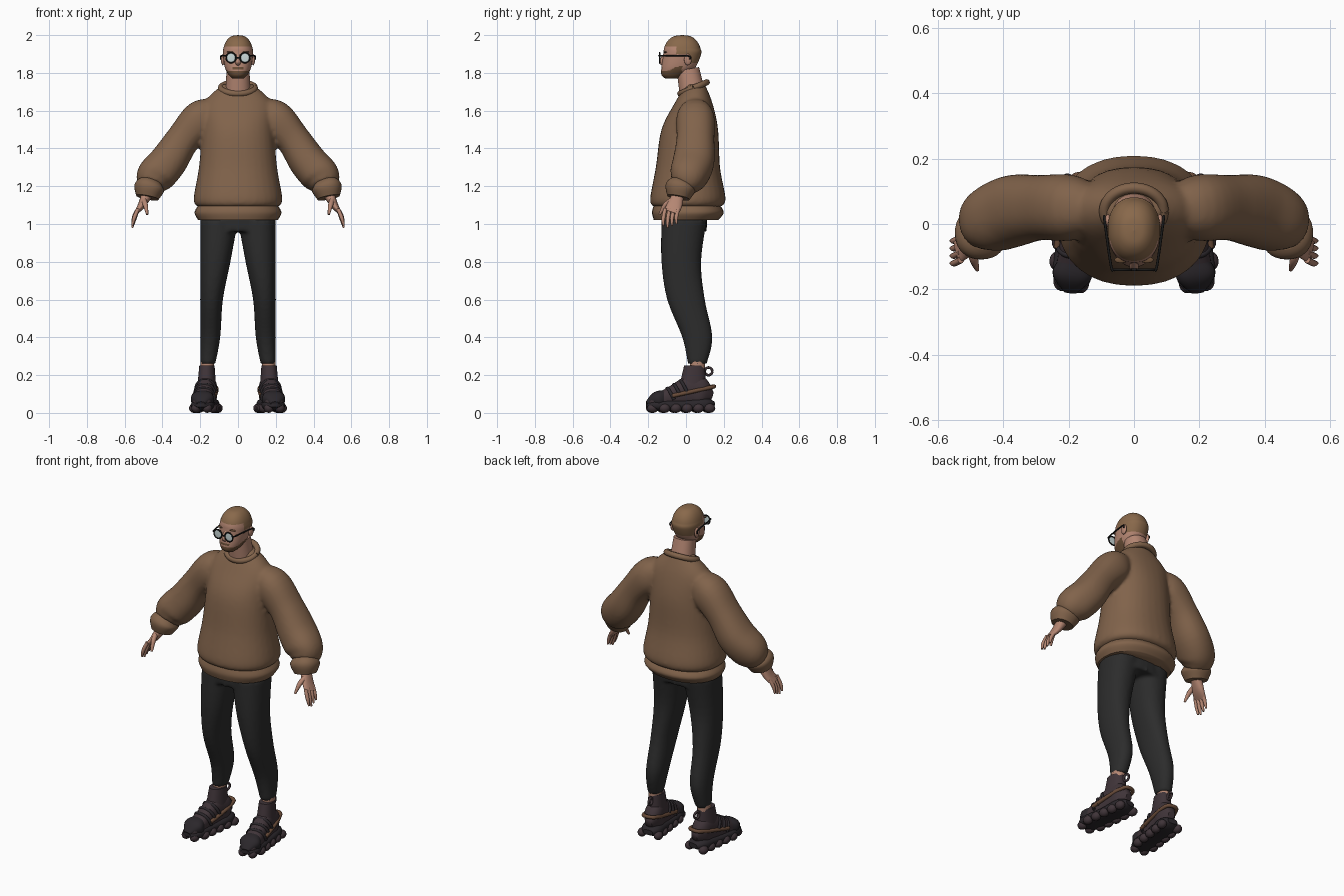
import bpy, bmesh, math
from mathutils import Matrix, Vector

if "Cube" in bpy.data.objects:
    bpy.data.objects.remove(bpy.data.objects["Cube"], do_unlink=True)


def material(name, *rgb):
    mt = bpy.data.materials.new(name)
    mt.use_nodes = True
    mt.diffuse_color = (*rgb, 1)
    mt.node_tree.nodes["Principled BSDF"].inputs["Base Color"].default_value = (*rgb, 1)
    return mt


KNIT = material("brown knit", .22, .125, .07)
SKIN = material("skin", .46, .24, .17)
HAIR = material("hair brown", .25, .14, .07)
BEARD = material("beard brown", .15, .08, .04)
CLOTH = material("black cloth", .025, .025, .025)
SHOE = material("plum shoe fabric", .05, .034, .04)
RUBBER = material("charcoal rubber", .024, .02, .024)
TRIM = material("brown shoe trim", .14, .07, .04)
BLACK = material("frame black", .01, .01, .01)
GLASS = material("pale lens", .6, .7, .7)

X_AXIS, Y_AXIS, Z_AXIS = Matrix.Identity(3)
SIDES = (("left", Matrix()), ("right", Matrix.Diagonal((-1, 1, 1, 1))))


def spline(rows, steps):
    """Catmull-Rom interpolation through rows of any width."""
    rows = [Vector(row) for row in rows]
    padded = [rows[0], *rows, rows[-1]]
    out = []
    for a, b, c, d in zip(padded, padded[1:], padded[2:], padded[3:]):
        for k in range(steps):
            t = k / steps
            out.append(b + (c - a) * (t / 2) + (a * 2 - b * 5 + c * 4 - d) * (t * t / 2)
                       + (b * 3 - a - c * 3 + d) * (t ** 3 / 2))
    return out + [rows[-1]]


def warp(value, exponent):
    """Power that keeps the sign, used to square off round shapes."""
    return math.copysign(abs(value) ** exponent, value)


def add_loft(bm, rings, m=Matrix(), hint=Y_AXIS, flat=False, sides=32, steps=5, squareness=.9):
    """Skin elliptical rings (x, y, z, radius across, optional radius along hint)."""
    rings = spline([(*ring, ring[3])[:5] for ring in rings], steps)
    centres = [Vector(ring[:3]) for ring in rings]
    loops = []
    for i, ring in enumerate(rings):
        ahead, behind = centres[min(i + 1, len(rings) - 1)], centres[max(i - 1, 0)]
        tangent = Z_AXIS if flat else (ahead - behind).normalized()
        v = (hint - tangent * hint.dot(tangent)).normalized()
        u = tangent.cross(v)
        loop = []
        for k in range(sides):
            angle = math.tau * k / sides
            across = u * warp(math.cos(angle), squareness) * max(ring[3], .001)
            along = v * warp(math.sin(angle), squareness) * max(ring[4], .001)
            loop.append(bm.verts.new(m @ (centres[i] + across + along)))
        loops.append(loop)
    for p, q in zip(loops, loops[1:]):
        for k in range(sides):
            bm.faces.new((p[k], p[k - 1], q[k - 1], q[k]))
    bm.faces.new(loops[0])
    bm.faces.new(loops[-1])


def finish(name, bm, *mats, rule=None, voxel=0):
    """Turn a bmesh into a smooth object, optionally fusing its shells."""
    bmesh.ops.recalc_face_normals(bm, faces=bm.faces)
    if rule:
        for face in bm.faces:
            face.material_index = rule(*face.calc_center_median())
    mesh = bpy.data.meshes.new(name)
    bm.to_mesh(mesh)
    bm.free()
    ob = bpy.data.objects.new(name, mesh)
    bpy.context.collection.objects.link(ob)
    for mt in mats:
        mesh.materials.append(mt)
    bpy.ops.object.select_all(action="DESELECT")
    ob.select_set(True)
    bpy.context.view_layer.objects.active = ob
    bpy.ops.object.shade_smooth_by_angle(angle=math.radians(50))
    if voxel:
        fuse = ob.modifiers.new("fuse", "REMESH")
        fuse.mode, fuse.voxel_size, fuse.use_smooth_shade = "VOXEL", voxel, True
        soften = ob.modifiers.new("soften", "SMOOTH")
        soften.factor, soften.iterations = .5, 5


def loft(name, rings, mat, **options):
    bm = bmesh.new()
    add_loft(bm, rings, **options)
    finish(name, bm, mat)


def tube(name, points, radius, mat, hint=Z_AXIS, m=Matrix()):
    loft(name, [(*p, radius) for p in points], mat, hint=hint, m=m, sides=8, squareness=1)


def blobs(name, items, mat, m=Matrix()):
    """Ellipsoids given as (centre, radii)."""
    bm = bmesh.new()
    for centre, radii in items:
        bmesh.ops.create_uvsphere(bm, u_segments=16, v_segments=10, radius=1,
                                  matrix=m @ Matrix.LocRotScale(Vector(centre), None, Vector(radii)))
    finish(name, bm, mat)


def upright(rows, x=0):
    """Rows of (height, front, back, half width) to horizontal rings."""
    return [(x, (front + back) / 2, z, w, (back - front) / 2) for z, front, back, w in rows]


def lengthwise(rows):
    """Rows of (y, bottom, top, half width) to rings along the foot."""
    return [(0, y, (low + high) / 2, w, (high - low) / 2) for y, low, high, w in rows]


def arc(function, turn, count):
    """Sample function(cos, sin) over an angle from zero to turn."""
    angles = [turn * k / count for k in range(count + 1)]
    return [function(math.cos(a), math.sin(a)) for a in angles]


def circle(centre, u, v):
    return arc(lambda c, s: Vector(centre) + Vector(u) * c + Vector(v) * s, math.tau, 16)


# Sweater: body and sleeves fused into one knit surface
bm = bmesh.new()
add_loft(bm, upright([(1.09, -.17, .18, .21), (1.13, -.19, .21, .235), (1.3, -.16, .18, .207), (1.5, -.13, .17, .19),
                      (1.64, -.06, .14, .18), (1.74, 0, .1, .08)]), flat=True)
for side, m in SIDES:
    add_loft(bm, [(.1, .05, 1.6, .06), (.19, .05, 1.56, .1), (.29, .05, 1.45, .09, .1), (.37, .04, 1.33, .1, .11),
                  (.44, .01, 1.25, .1), (.46, -.02, 1.2, .07)], m)
finish("sweater", bm, KNIT, voxel=.011)
loft("sweater_hem", upright([(1.02, -.17, .17, .21), (1.06, -.18, .2, .23), (1.1, -.17, .18, .21)]), KNIT, flat=True)
tube("sweater_collar", circle((0, .04, 1.72), (.09, 0, 0), (0, .07, .03)), .017, KNIT)

# Trousers: hips and legs fused, outer seam straight
bm = bmesh.new()
add_loft(bm, upright([(1.06, -.13, .11, .19), (.96, -.13, .11, .19)]), flat=True)
leg_rows = [(1.02, -.13, .11, .1), (.8, -.13, .08, .08), (.6, -.1, .1, .06), (.4, -.02, .14, .053), (.26, .01, .11, .04)]
leg = [ring for row in leg_rows for ring in upright([row], .2 - row[-1])]
for side, m in SIDES:
    add_loft(bm, leg, m, flat=True)
finish("trousers", bm, CLOTH, voxel=.01)

# Neck and head, with hair and beard chosen by region
loft("neck", [(0, .04, 1.66, .07), (0, .01, 1.82, .06)], SKIN)


def head_region(x, y, z):
    if z > 1.94 or (y > -.05 and z > 1.9) or (y > .01 and z > 1.85):
        return 1
    jaw = z < 1.81 + max(0, y + .1) * .4 and y < -.02
    moustache = y < -.08 and abs(x) < .03 and 1.82 < z < 1.83
    return 2 if jaw or moustache else 0


skull = arc(lambda c, s: (1.9 + .1 * s, -.02 - .1 * abs(c) ** .8, -.02 + .1 * abs(c) ** .8, .08 * abs(c) ** .8),
            math.pi / 2, 5)
bm = bmesh.new()
add_loft(bm, upright([(1.77, -.11, -.04, .03), (1.79, -.13, 0, .05), (1.83, -.13, .05, .07), *skull]),
         flat=True, sides=64, steps=9)
finish("head", bm, SKIN, HAIR, BEARD, rule=head_region)
loft("nose", [(0, -.11, 1.9, .01), (0, -.13, 1.86, .014), (0, -.12, 1.84, .01)], SKIN, flat=True)

# Ears, brows and round glasses
for side, m in SIDES:
    blobs(side + "_ear", [((.08, .01, 1.87), (.01, .02, .03))], SKIN, m)
    blobs(side + "_eyebrow", [((.04, -.11, 1.91), (.02, .01, .004))], BEARD, m)
    tube(side + "_rim", circle((.037, -.14, 1.88), (.026, 0, 0), (0, 0, .026)), .004, BLACK, Y_AXIS, m)
    blobs(side + "_lens", [((.037, -.14, 1.88), (.026, .002, .026))], GLASS, m)
    tube(side + "_temple", [(.06, -.14, 1.89), (.07, -.13, 1.89), (.09, .01, 1.89), (.09, .02, 1.87)],
         .004, BLACK, X_AXIS, m)
tube("glasses_bridge", [(-.01, -.14, 1.88), (.01, -.14, 1.88)], .004, BLACK)

# Cuffs and hands
for side, m in SIDES:
    loft(side + "_cuff", [(.46, -.02, 1.22, .06), (.47, -.03, 1.19, .08), (.48, -.04, 1.14, .06)], KNIT, m=m)
    bm = bmesh.new()
    add_loft(bm, [(.48, -.04, 1.16, .03), (.51, -.06, 1.1, .02, .04), (.54, -.08, 1.06, .01, .04)], m)
    for finger in range(4):
        y = .023 * finger - .11
        tip = .98 + .01 * abs(finger - 1)
        add_loft(bm, [(.53, y, 1.08, .01), (.55, y - .01, tip + .04, .01), (.56, y - .01, tip, .005)], m, sides=12)
    add_loft(bm, [(.5, -.07, 1.13, .014), (.49, -.11, 1.1, .013), (.48, -.14, 1.05, .006)], m, sides=12)
    finish(side + "_hand", bm, SKIN)

# Chunky trainers, turned slightly outwards
for side, mirror in SIDES:
    m = mirror @ Matrix.Translation((.17, 0, 0)) @ Matrix.Rotation(math.radians(7), 4, "Z")
    loft(side + "_ankle", upright([(.18, .02, .1, .035), (.29, .02, .1, .035)], .163), SKIN, flat=True, m=mirror)
    foot = dict(hint=Z_AXIS, m=m, squareness=.8)
    loft(side + "_sole", lengthwise([(-.21, .03, .05, .03), (-.16, .01, .07, .06), (-.02, .01, .07, .06),
                                     (.1, .01, .08, .06), (.15, .03, .06, .03)]), RUBBER, **foot)
    # Lobed tread pods round the sole
    blobs(side + "_tread_pods", [((s * (.05 if k else .03), .06 * k - .18, .025), (.025, .03, .025))
                                 for s in (1, -1) for k in range(6)], SHOE, m)
    loft(side + "_shoe_upper", lengthwise([(-.2, .04, .07, .03), (-.17, .03, .09, .05), (-.06, .03, .15, .05),
                                           (.03, .03, .2, .05), (.09, .03, .18, .05), (.14, .07, .11, .02)]),
         SHOE, **foot)
    loft(side + "_toe_cap", lengthwise([(-.21, .04, .06, .02), (-.16, .03, .11, .06), (-.12, .03, .12, .05)]),
         RUBBER, **foot)
    loft(side + "_ankle_collar", upright([(.12, -.04, .11, .05), (.25, -.01, .1, .04)]), SHOE, flat=True, m=m)
    # Straps over the tongue
    for k in range(3):
        strap = arc(lambda c, s: (.054 * warp(c, .7), .035 * k - .07 - .03 * s, .07 + .02 * k + .06 * s), math.pi, 8)
        tube(f"{side}_strap_{k + 1}", strap, .009, RUBBER, Y_AXIS, m)
    # Brown band wrapped round the heel, and the pull loop
    band = arc(lambda c, s: (.056 * warp(c, .5), .23 * s - .08, .09 + .05 * s), math.pi, 12)
    tube(side + "_heel_band", band, .011, TRIM, m=m)
    tube(side + "_heel_loop", circle((0, .12, .22), (0, .02, 0), (0, 0, .02)), .007, SHOE, X_AXIS, m)
